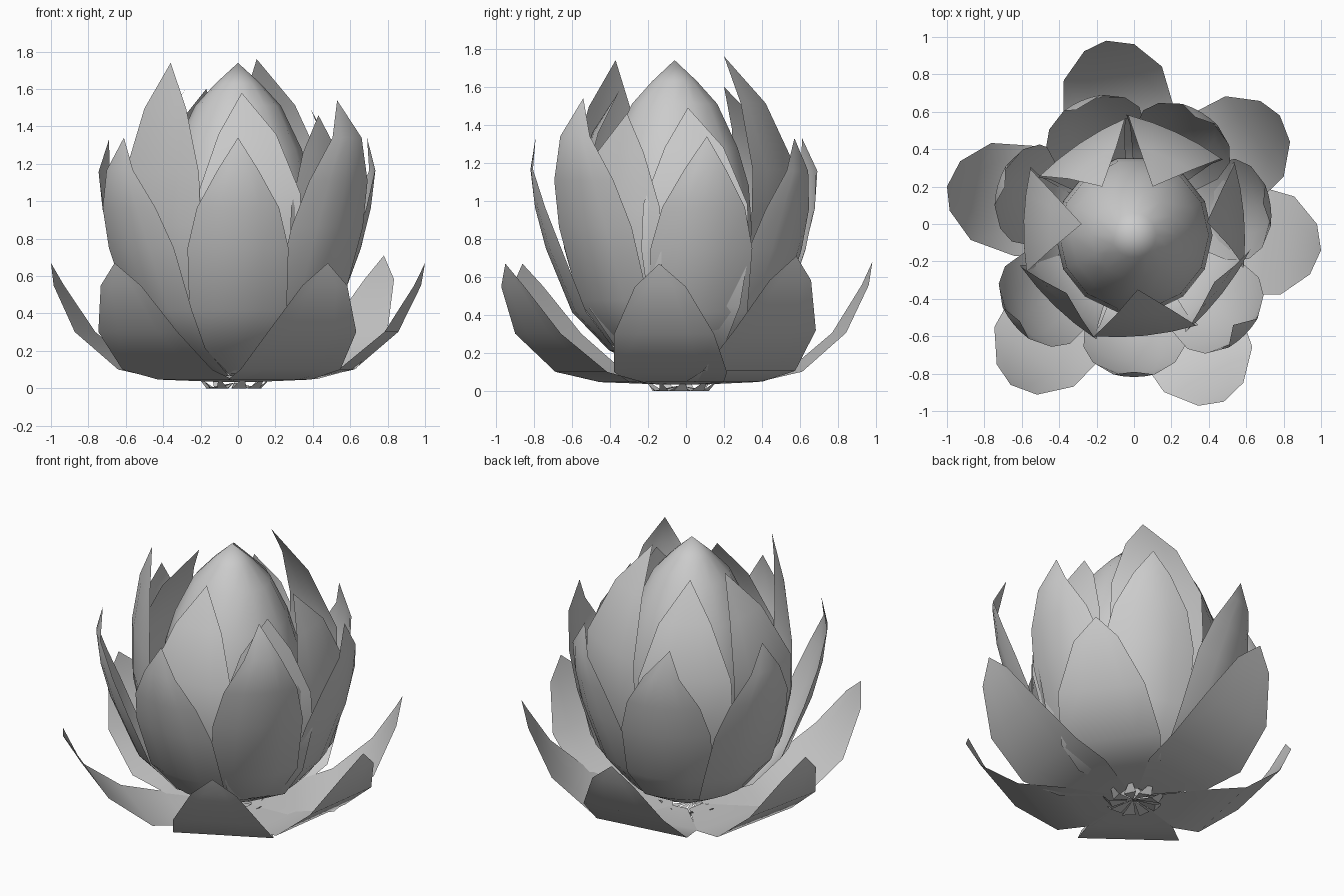
import bpy, bmesh, math
from mathutils import Vector

cube = bpy.data.objects.get("Cube")
if cube:
    bpy.data.objects.remove(cube, do_unlink=True)

grey = bpy.data.materials.new("petal_grey")
grey.use_nodes = True
grey.diffuse_color = (0.6, 0.6, 0.6, 1)
bsdf = next(n for n in grey.node_tree.nodes if n.type == 'BSDF_PRINCIPLED')
bsdf.inputs["Base Color"].default_value = (0.6, 0.6, 0.6, 1)


def finish(bm, name, smooth=True):
    mesh = bpy.data.meshes.new(name)
    bm.to_mesh(mesh)
    bm.free()
    mesh.materials.append(grey)
    for p in mesh.polygons:
        p.use_smooth = smooth
    obj = bpy.data.objects.new(name, mesh)
    bpy.context.collection.objects.link(obj)
    return obj


def petal(name, tip, angle, belly, rows, cup):
    """Sheet petal: rows hold (radius / belly, height / tip height, half width)."""
    a = math.radians(angle)
    out = Vector((math.cos(a), math.sin(a), 0))
    side = Vector((-out.y, out.x, 0))
    bm = bmesh.new()
    steps = (-1, -0.5, 0, 0.5, 1)
    prev = None
    for r, z, w in rows:
        row = [bm.verts.new(out * (r * belly - cup * (s * w / 0.3) ** 2)
                            + side * (s * w) + Vector((0, 0, z * tip[2])))
               for s in steps]
        if prev:
            for i in range(4):
                bm.faces.new((prev[i], prev[i + 1], row[i + 1], row[i]))
        prev = row
    point = bm.verts.new(tip)
    for i in range(4):
        bm.faces.new((prev[i], prev[i + 1], point))
    return finish(bm, name)


# Outer petals: open, spreading (tip, facing angle)
outer_rows = [(0.08, 0.05, 0.05), (0.35, 0.07, 0.25), (0.58, 0.15, 0.30),
              (0.82, 0.45, 0.265), (0.96, 0.82, 0.135)]
outer_petals = [((-0.66, -0.86, 0.67), 233), ((0.48, -0.95, 0.67), -63),
                ((1.0, -0.14, 0.67), -8), ((0.78, 0.58, 0.71), 36),
                ((-0.15, 0.98, 0.68), 98), ((-1.0, 0.2, 0.67), 168)]
for i, (t, a) in enumerate(outer_petals):
    petal(f"outer_petal_{i + 1}", t, a, math.hypot(t[0], t[1]), outer_rows, 0.0)

# Middle petals: upright, cupped (tip, facing angle, belly radius)
mid_rows = [(0.12, 0.05, 0.04), (0.5, 0.16, 0.18), (0.74, 0.31, 0.26),
            (0.91, 0.56, 0.27), (0.98, 0.72, 0.22), (1.01, 0.87, 0.11)]
mid_petals = [((0.0, -0.79, 1.34), -90, 0.81), ((0.53, -0.54, 1.54), -45, 0.83),
              ((0.69, 0.11, 1.34), 8, 0.73), ((0.33, 0.57, 1.33), 59, 0.69),
              ((-0.31, 0.61, 1.33), 113, 0.71), ((-0.69, 0.20, 1.33), 164, 0.75),
              ((-0.61, -0.52, 1.34), 220, 0.83)]
for i, (t, a, b) in enumerate(mid_petals):
    petal(f"middle_petal_{i + 1}", t, a, b, mid_rows, 0.1)

# Inner petals: tall, leaning in around the bud (tip, facing angle, belly radius)
inner_rows = [(0.2, 0.06, 0.05), (0.66, 0.16, 0.17), (0.9, 0.3, 0.24),
              (1.0, 0.5, 0.285), (1.0, 0.66, 0.275)]
inner_petals = [((0.02, -0.35, 1.58), -84, 0.6), ((0.43, -0.31, 1.46), -38, 0.6),
                ((0.39, 0.01, 1.49), 5, 0.59), ((0.10, 0.20, 1.76), 65, 0.54),
                ((-0.17, 0.20, 1.60), 124, 0.52), ((-0.28, 0.0, 1.60), 178, 0.59),
                ((-0.36, -0.37, 1.74), 226, 0.61)]
for i, (t, a, b) in enumerate(inner_petals):
    r = math.hypot(t[0], t[1])
    shoulder = ((b + (r - b) * 0.45) / b, 0.86, 0.155)
    petal(f"inner_petal_{i + 1}", t, a, b, inner_rows + [shoulder], 0.03)

# Closed bud, turned from a profile
bud_profile = [(0.08, 0.08), (0.28, 0.25), (0.38, 0.5), (0.42, 0.8),
               (0.40, 1.08), (0.34, 1.28), (0.23, 1.51), (0.12, 1.63)]
sides = 14
bm = bmesh.new()
prev = None
for r, z in bud_profile:
    ring = [bm.verts.new((r * math.cos(a), r * math.sin(a) - 0.06, z))
            for a in (math.tau * k / sides for k in range(sides))]
    if prev:
        for k in range(sides):
            n = (k + 1) % sides
            bm.faces.new((prev[k], prev[n], ring[n], ring[k]))
    prev = ring
apex = bm.verts.new((0, -0.06, 1.74))
for k in range(sides):
    bm.faces.new((prev[k], prev[(k + 1) % sides], apex))
finish(bm, "bud")

# Small star-shaped base under the petals
bm = bmesh.new()
centre = bm.verts.new((-0.02, -0.03, 0.03))
for k in range(9):
    a = math.tau * k / 9
    edge = [bm.verts.new((-0.02 + r * math.cos(a + d), -0.03 + r * math.sin(a + d), z))
            for r, d, z in ((0.13, -0.28, 0.0), (0.15, 0.28, 0.0), (0.2, 0.1, 0.06))]
    bm.faces.new((centre, edge[0], edge[1]))
    bm.faces.new((edge[0], edge[2], edge[1]))
finish(bm, "flower_base", smooth=False)
